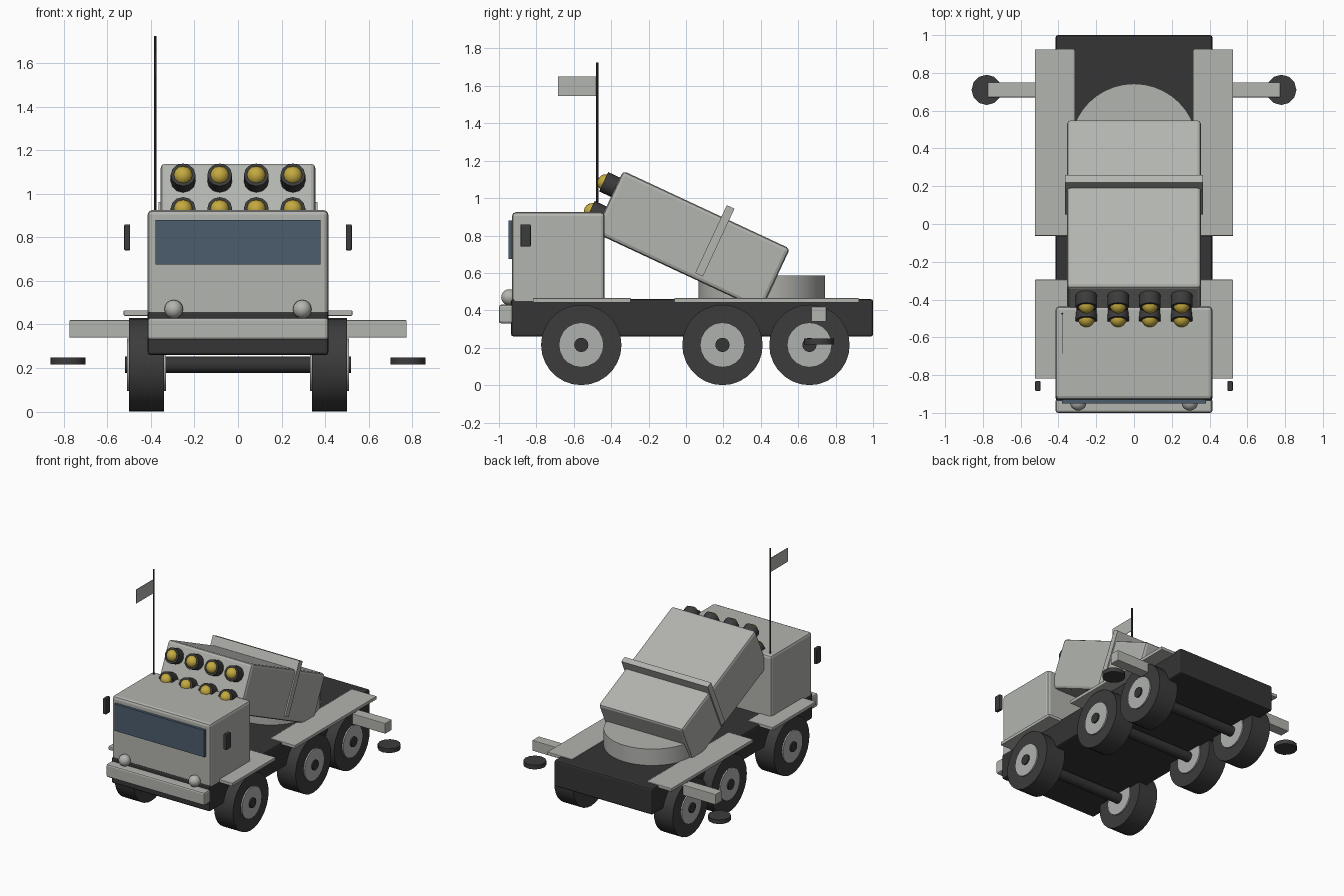
import bpy, math
from mathutils import Matrix, Vector

old = bpy.data.objects.get("Cube")
if old:
    bpy.data.objects.remove(old, do_unlink=True)


def material(name, r, g, b):
    m = bpy.data.materials.new(name)
    m.use_nodes = True
    m.diffuse_color = (r, g, b, 1)
    m.node_tree.nodes["Principled BSDF"].inputs["Base Color"].default_value = (r, g, b, 1)
    return m


BODY = material("body grey", 0.45, 0.46, 0.43)
HUB = material("hub grey", 0.43, 0.44, 0.43)
CHASSIS = material("chassis dark", 0.035, 0.035, 0.035)
RUBBER = material("rubber dark", 0.045, 0.045, 0.045)
GLASS = material("blue glass", 0.07, 0.11, 0.15)
YELLOW = material("warhead yellow", 0.55, 0.40, 0.05)


def finish(name, mat, bevel=0.0, smooth=False):
    ob = bpy.context.object
    ob.name = name
    ob.data.materials.append(mat)
    if bevel:
        mod = ob.modifiers.new("Bevel", "BEVEL")
        mod.width = bevel
        mod.segments = 2
    if smooth:
        bpy.ops.object.shade_smooth_by_angle(angle=math.radians(35))
    return ob


def box(name, lo, hi, mat, bevel=0.0):
    """Box between two opposite corners."""
    lo, hi = Vector(lo), Vector(hi)
    bpy.ops.mesh.primitive_cube_add(size=1, location=(lo + hi) / 2)
    ob = bpy.context.object
    ob.data.transform(Matrix.Diagonal((*(hi - lo), 1)))
    return finish(name, mat, bevel)


def cylinder(name, centre, radius, depth, mat, axis="Z", sides=24, bevel=0.0, smooth=True):
    bpy.ops.mesh.primitive_cylinder_add(vertices=sides, radius=radius, depth=depth, location=centre)
    ob = bpy.context.object
    quarter = math.pi / 2
    if axis == "X":
        ob.data.transform(Matrix.Rotation(quarter, 4, "Y"))
    elif axis == "Y":
        ob.data.transform(Matrix.Rotation(quarter, 4, "X"))
    return finish(name, mat, bevel, smooth)


def ball(name, centre, radius, mat, segments=16, rings=10):
    bpy.ops.mesh.primitive_uv_sphere_add(segments=segments, ring_count=rings,
                                         radius=radius, location=centre)
    bpy.context.object.data.transform(Matrix.Rotation(math.pi / 2, 4, "X"))
    return finish(name, mat, smooth=True)


# Chassis, cab and bumper
box("chassis", (-0.415, -0.935, 0.26), (0.415, 1.0, 0.46), CHASSIS, 0.012)
box("cab", (-0.415, -0.93, 0.43), (0.415, -0.435, 0.925), BODY, 0.02)
box("windshield", (-0.38, -0.95, 0.675), (0.38, -0.925, 0.88), GLASS)
box("bumper", (-0.415, -1.0, 0.33), (0.415, -0.925, 0.43), BODY, 0.012)

# Axles with wheels and fenders
for label, y in (("front", -0.56), ("middle", 0.195), ("rear", 0.66)):
    cylinder(label + "_axle", (0, y, 0.215), 0.038, 1.04, CHASSIS, "X", 16)
    for side, s in (("left", 1), ("right", -1)):
        cylinder(f"{label}_{side}_tyre", (s * 0.42, y, 0.215), 0.215, 0.16, RUBBER, "X", 28)
        cylinder(f"{label}_{side}_hub", (s * 0.42, y, 0.215), 0.12, 0.18, HUB, "X", 20)
        box(f"{label}_{side}_fender", (s * 0.42 - 0.105, y - 0.258, 0.44),
            (s * 0.42 + 0.105, y + 0.265, 0.465), BODY, 0.004)

# Mirrored fittings: headlights, mirrors and outriggers
for side, s in (("left", 1), ("right", -1)):
    ball(side + "_headlight", (s * 0.295, -0.945, 0.47), 0.043, BODY)
    box(side + "_mirror", (s * 0.509 - 0.014, -0.885, 0.74),
        (s * 0.509 + 0.014, -0.83, 0.86), RUBBER, 0.006)
    box(side + "_outrigger_beam", (s * 0.585 - 0.19, 0.67, 0.34),
        (s * 0.585 + 0.19, 0.75, 0.42), BODY, 0.004)
    cylinder(side + "_outrigger_pad", (s * 0.78, 0.71, 0.233), 0.08, 0.032, RUBBER, sides=12)

# Antenna with flag
cylinder("antenna", (-0.38, -0.475, 1.315), 0.006, 0.82, CHASSIS, sides=8)
box("flag", (-0.382, -0.685, 1.545), (-0.378, -0.475, 1.65), BODY)

# Turntable under the launcher
cylinder("turntable", (0, 0.405, 0.52), 0.338, 0.13, BODY, sides=40)

# Launcher, modelled level about its own centre and then tilted up at the front
launcher = [
    box("launcher_box", (-0.355, -0.492, -0.182), (0.355, 0.492, 0.182), BODY, 0.02),
    box("launcher_band", (-0.365, 0.088, -0.15), (0.365, 0.133, 0.25), BODY),
]
for row, z in (("upper", 0.085), ("lower", -0.085)):
    for i in range(4):
        x = (i - 1.5) * 0.168
        launcher.append(cylinder(f"{row}_tube_{i + 1}", (x, -0.522, z), 0.057, 0.08,
                                 RUBBER, "Y", 12))
        launcher.append(ball(f"{row}_warhead_{i + 1}", (x, -0.55, z), 0.045, YELLOW, 12, 8))
tilt = Matrix.Translation((0, 0.033, 0.773)) @ Matrix.Rotation(math.radians(-25), 4, "X")
for ob in launcher:
    ob.matrix_world = tilt @ Matrix.Translation(ob.location)
